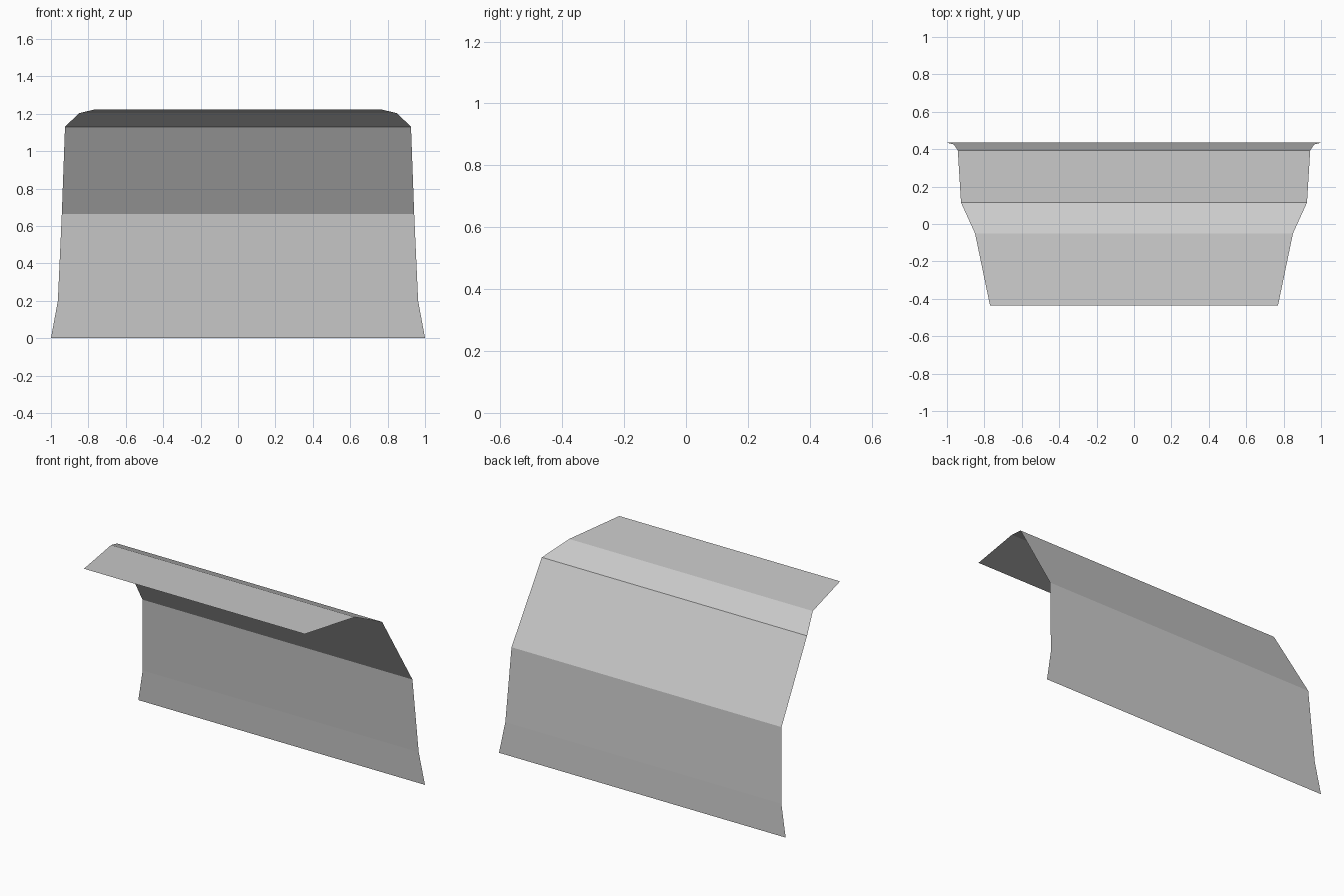
import bpy
import bmesh

cube = bpy.data.objects.get("Cube")
if cube:
    bpy.data.objects.remove(cube, do_unlink=True)

# Plain grey surface
grey = bpy.data.materials.new("light_grey")
grey.use_nodes = True
colour = (0.6, 0.6, 0.6, 1)
grey.diffuse_color = colour
grey.node_tree.nodes["Principled BSDF"].inputs["Base Color"].default_value = colour

# Bent sheet: rows of (half width, y, z) from the bottom edge up to the front lip
rows = [
    (1.0, 0.435, 0.0),
    (0.963, 0.425, 0.2),
    (0.942, 0.393, 0.665),
    (0.925, 0.115, 1.13),
    (0.85, -0.05, 1.203),
    (0.77, -0.435, 1.222),
]

bm = bmesh.new()
edges = [[bm.verts.new((side * w, y, z)) for side in (-1, 1)] for w, y, z in rows]
for (a, b), (c, d) in zip(edges, edges[1:]):
    bm.faces.new((b, a, c, d))  # outside faces back and up

mesh = bpy.data.meshes.new("curved_panel")
bm.to_mesh(mesh)
bm.free()
mesh.materials.append(grey)
panel = bpy.data.objects.new("curved_panel", mesh)
bpy.context.collection.objects.link(panel)
